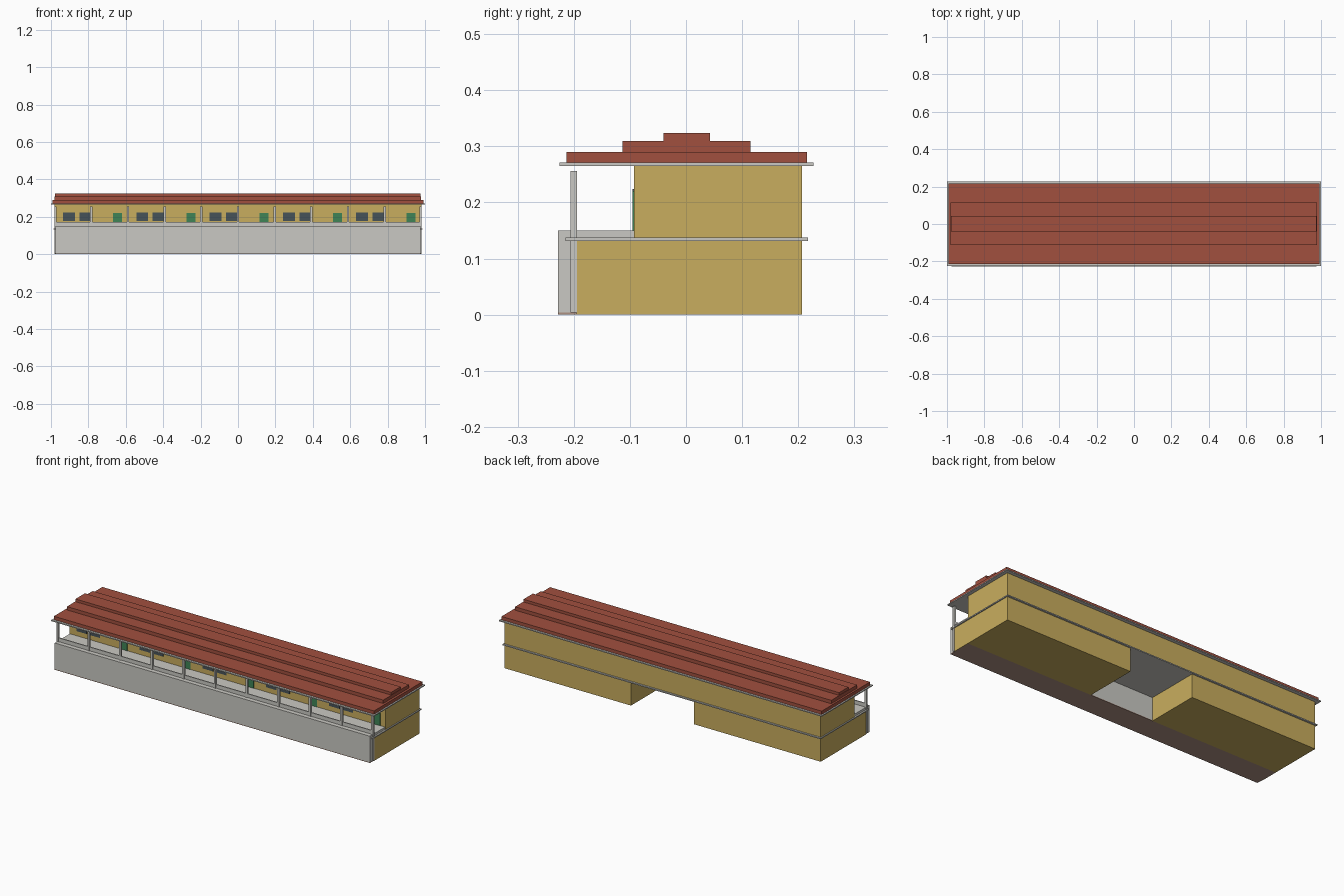
import bpy
import bmesh
from mathutils import Vector

if "Cube" in bpy.data.objects:
    bpy.data.objects.remove(bpy.data.objects["Cube"])


def material(name, r, g, b):
    """Flat material from 0-255 sRGB values."""
    lin = [((c / 255 + 0.055) / 1.055) ** 2.4 for c in (r, g, b)] + [1.0]
    mat = bpy.data.materials.new(name)
    mat.use_nodes = True
    mat.diffuse_color = lin
    mat.node_tree.nodes["Principled BSDF"].inputs["Base Color"].default_value = lin
    return mat


plaster = material("yellow plaster", 201, 174, 94)
concrete = material("pale concrete", 202, 201, 195)
tiles = material("red roof tiles", 161, 80, 63)
glass = material("dark glass", 70, 82, 88)
paint = material("green door paint", 62, 132, 86)
earth = material("brown footing", 175, 145, 130)


def box(name, mat, x, y, z):
    """Box between the given (low, high) limits."""
    low, high = (Vector(v) for v in zip(x, y, z))
    bm = bmesh.new()
    bmesh.ops.create_cube(bm, size=1)
    for v in bm.verts:
        v.co = (low + high) / 2 + v.co * (high - low)
    mesh = bpy.data.meshes.new(name)
    bm.to_mesh(mesh)
    bm.free()
    mesh.materials.append(mat)
    obj = bpy.data.objects.new(name, mesh)
    bpy.context.collection.objects.link(obj)
    return obj


HALF = 0.98          # half length of the walls
BAY = HALF / 5       # column spacing
WALL = -0.093        # front wall of the rooms
BACK = 0.207
FLOOR = 0.15         # gallery floor

# Ground floor, with a passage through the middle
for side, a, b in (("right", -HALF, -BAY), ("left", BAY, HALF)):
    box(side + "_lower_wing", plaster, (a, b), (WALL, BACK), (0, 0.131))

# Front gallery base, footing and floor
box("gallery_base", concrete, (-0.977, 0.977), (-0.228, WALL), (0.004, FLOOR))
box("gallery_footing", earth, (-0.977, 0.977), (-0.228, WALL), (0, 0.004))
for side, a, b in (("right", -HALF, -0.976), ("left", 0.976, HALF)):
    box(side + "_gallery_end_wall", plaster, (a, b), (-0.195, WALL), (0, 0.131))

# Floor ledge and upper storey
box("floor_ledge", concrete, (-0.986, 0.986), (-0.215, 0.217), (0.131, 0.137))
box("upper_storey", plaster, (-HALF, HALF), (WALL, BACK), (0.137, 0.265))

# Gallery railing and columns
box("railing", concrete, (-0.976, 0.976), (-0.203, -0.197), (FLOOR, 0.171))
for i in range(-5, 6):
    x = i * BAY
    bottom = FLOOR
    if abs(i) == 5:
        x *= 0.996
        bottom = 0.004
    box("column", concrete, (x - 0.006, x + 0.006), (-0.206, -0.194), (bottom, 0.256))

# Two windows and a door for each room
for room in range(5):
    start = -HALF + room * 2 * BAY
    for a, b in ((0.044, 0.108), (0.132, 0.191)):
        box("window", glass, (start + a, start + b), (WALL - 0.002, WALL + 0.001), (0.177, 0.224))
    box("door", paint, (start + 0.312, start + 0.36), (WALL - 0.002, WALL + 0.001), (FLOOR, 0.22))

# Eave slab and stepped roof
box("eave_slab", concrete, (-1, 1), (-0.225, 0.227), (0.265, 0.271))
box("roof_lower_tier", tiles, (-0.992, 0.992), (-0.213, 0.216), (0.271, 0.29))
box("roof_middle_tier", tiles, (-0.981, 0.979), (-0.113, 0.115), (0.29, 0.309))
box("roof_ridge_tier", tiles, (-0.979, 0.977), (-0.04, 0.043), (0.309, 0.324))
